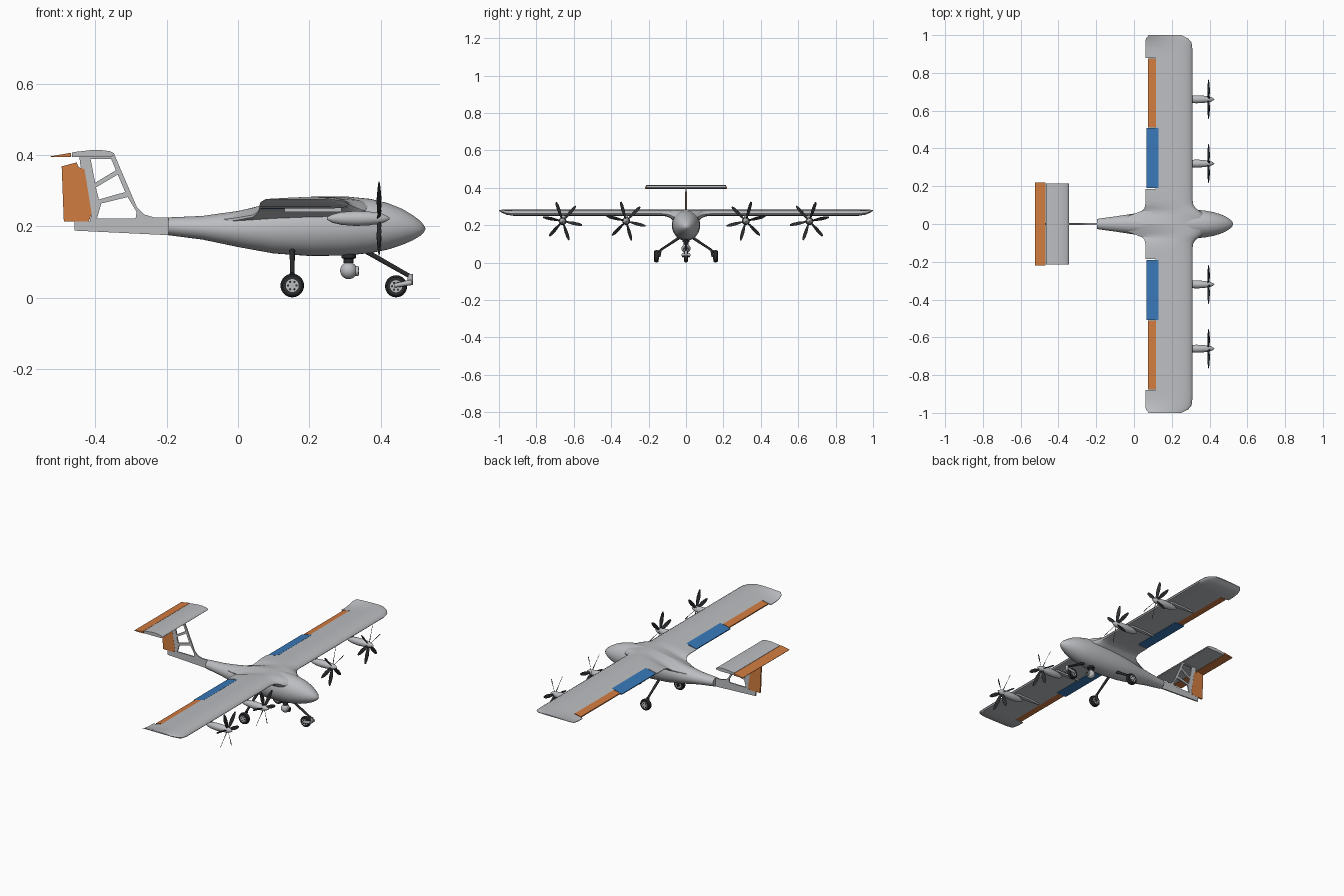
import bpy, bmesh, math
from mathutils import Vector

cube = bpy.data.objects.get("Cube")
if cube:
    bpy.data.objects.remove(cube)


def material(name, r, g, b):
    m = bpy.data.materials.new(name)
    m.use_nodes = True
    m.diffuse_color = (r, g, b, 1)
    m.node_tree.nodes["Principled BSDF"].inputs["Base Color"].default_value = (r, g, b, 1)
    return m


GREY = material("light grey", .5, .51, .53)
ORANGE = material("orange", .64, .2, .05)
BLUE = material("blue", .04, .19, .48)
BLACK = material("charcoal", .025, .026, .028)
parts = []


def add_object(name, mesh, mat, mirror=False):
    ob = bpy.data.objects.new(name, mesh)
    bpy.context.collection.objects.link(ob)
    mesh.materials.clear()
    mesh.materials.append(mat)
    if mirror:
        mod = ob.modifiers.new("mirror", 'MIRROR')
        mod.use_axis = (False, True, False)
    parts.append(ob)
    return ob


def loft(name, rings, mat, mirror=False):
    """Skin a list of equal-length closed rings and cap both ends."""
    bm = bmesh.new()
    rows = [[bm.verts.new(p) for p in ring] for ring in rings]
    n = len(rows[0])
    for a, b in zip(rows, rows[1:]):
        for i in range(n):
            j = (i + 1) % n
            bm.faces.new((a[i], a[j], b[j], b[i]))
    bm.faces.new(rows[0][::-1])
    bm.faces.new(rows[-1])
    bmesh.ops.recalc_face_normals(bm, faces=bm.faces)
    mesh = bpy.data.meshes.new(name)
    bm.to_mesh(mesh)
    bm.free()
    return add_object(name, mesh, mat, mirror)


def lathe(name, profile, origin, axis, mat, mirror=False, n=24):
    """Turn (distance, radius) pairs around an axis."""
    axis = Vector(axis).normalized()
    u = axis.orthogonal().normalized()
    v = axis.cross(u)
    rings = [[Vector(origin) + axis * d + (u * math.cos(k * math.tau / n) + v * math.sin(k * math.tau / n)) * r
              for k in range(n)] for d, r in profile]
    return loft(name, rings, mat, mirror)


def rod(name, a, b, r0, r1, mat, mirror=False):
    d = Vector(b) - Vector(a)
    return lathe(name, [(0, r0), (d.length, r1)], a, d, mat, mirror, 12)


# Aerofoil: chord fraction from the leading edge, top and bottom heights
FOIL = [(0, .35, .35), (.02, .58, .16), (.08, .82, .05), (.2, .97, 0), (.35, 1, 0),
        (.6, .74, 0), (.8, .42, 0), (1, .1, 0)]


def foil_at(u, k):
    for a, b in zip(FOIL, FOIL[1:]):
        if u <= b[0]:
            return a[k] + (b[k] - a[k]) * (u - a[0]) / (b[0] - a[0])
    return FOIL[-1][k]


def foil_ring(y, x0, x1, zb, h, u0=0, u1=1):
    us = [u0] + [f[0] for f in FOIL if u0 < f[0] < u1] + [u1]
    top = [(x1 - (x1 - x0) * u, y, zb + h * foil_at(u, 1)) for u in us]
    low = [(x1 - (x1 - x0) * u, y, zb + h * foil_at(u, 2)) for u in reversed(us)]
    return top + (low[:-1] if u0 == 0 else low)


# Fuselage: x, bottom, top, half width
BODY = [(-.195, .175, .225, .027), (-.1, .163, .229, .04), (0, .142, .243, .055), (.1, .124, .265, .068),
        (.2, .117, .28, .075), (.3, .118, .284, .076), (.37, .125, .277, .072), (.42, .135, .265, .063),
        (.46, .148, .249, .051), (.49, .161, .231, .037), (.51, .173, .216, .024), (.521, .183, .203, .011),
        (.525, .192, .194, .001)]
loft("fuselage", [[(x, w * math.cos(k * math.tau / 40), (lo + hi) / 2 + (hi - lo) / 2 * math.sin(k * math.tau / 40))
                   for k in range(40)] for x, lo, hi, w in BODY], GREY)

# Wing with blended root, upturned tip and cut-out trailing edge
WING = (.06, .31, .25, .033)
ROOT = [(0, -.12, .395, .205, .079), (.025, -.08, .39, .208, .076), (.05, -.01, .372, .216, .068),
        (.07, .042, .345, .226, .058), (.085, .056, .325, .239, .044), (.105, .06, .313, .247, .036)]
TIP = [(.92, *WING), (.96, .06, .305, .256, .027), (.982, .063, .287, .266, .017), (1, .078, .25, .276, .006)]
loft("wing_root", [foil_ring(*s) for s in ROOT] + [foil_ring(y, *WING) for y in (.13, .185)], GREY, True)
loft("wing_panel", [foil_ring(y, *WING, 0, .78) for y in (.185, .88)], GREY, True)
loft("wing_tip", [foil_ring(.88, *WING)] + [foil_ring(*s) for s in TIP], GREY, True)
loft("flap", [foil_ring(y, .06, .31, .248, .038, .72, .98) for y in (.19, .507)], BLUE, True)
loft("aileron", [foil_ring(y, *WING, .775, .94) for y in (.51, .875)], ORANGE, True)

# Horizontal tail
TAIL = (-.525, -.345, .394, .02)
loft("stabilizer", [foil_ring(y, *TAIL, 0, .67) for y in (-.215, .215)], GREY)
loft("elevator", [foil_ring(y, *TAIL, .68, 1) for y in (-.22, .22)], ORANGE)


def plate(name, outlines, thick, mat):
    """Flat upright plate; outlines after the first are holes."""
    cu = bpy.data.curves.new(name, 'CURVE')
    cu.dimensions = '2D'
    cu.fill_mode = 'BOTH'
    cu.extrude = thick / 2
    for pts in outlines:
        sp = cu.splines.new('POLY')
        sp.points.add(len(pts) - 1)
        for p, (x, z) in zip(sp.points, pts):
            p.co = (x, z, 0, 1)
        sp.use_cyclic_u = True
    tmp = bpy.data.objects.new(name + "_outline", cu)
    bpy.context.collection.objects.link(tmp)
    dg = bpy.context.evaluated_depsgraph_get()
    mesh = bpy.data.meshes.new_from_object(tmp.evaluated_get(dg))
    bpy.data.objects.remove(tmp)
    ob = add_object(name, mesh, mat)
    ob.rotation_euler.x = math.pi / 2


# Truss fin with tail boom, and rudder
plate("fin_and_boom", [
    [(-.458, .188), (-.19, .175), (-.19, .225), (-.235, .225), (-.262, .233), (-.283, .253), (-.345, .398),
     (-.445, .398), (-.44, .36), (-.41, .235), (-.415, .214), (-.458, .214)],
    [(-.413, .388), (-.355, .388), (-.342, .357), (-.4, .322)],
    [(-.398, .309), (-.337, .345), (-.316, .296), (-.39, .275)],
    [(-.395, .222), (-.383, .264), (-.309, .282), (-.284, .24), (-.287, .222)]], .008, GREY)
plate("rudder", [[(-.494, .368), (-.452, .379), (-.446, .365), (-.43, .36), (-.41, .235), (-.418, .214),
                  (-.488, .214)]], .009, ORANGE)

# Engines and six-bladed propellers
NACELLE = [(.25, .004), (.265, .012), (.29, .018), (.33, .021), (.37, .019), (.386, .016)]
SPINNER = [(.385, .017), (.4, .015), (.412, .01), (.422, .004), (.425, .001)]
BLADE = [(.01, .005), (.03, .008), (.06, .011), (.09, .009), (.107, .004)]
ZP = .222
for label, y, turn in (("inner", .32, .25), ("outer", .66, .2)):
    lathe(label + "_nacelle", NACELLE, (0, y, ZP), (1, 0, 0), GREY, True)
    lathe(label + "_spinner", SPINNER, (0, y, ZP), (1, 0, 0), GREY, True)
    loft(label + "_pylon", [[(x, y + s * w, z) for x, w in ((.13, .002), (.2, .01), (.29, .01))
                             for s in (1,)] + [(x, y - w, z) for x, w in ((.29, .01), (.2, .01), (.13, .002))]
                            for z in (.24, .256)], GREY, True)
    for i in range(6):
        a = turn + i * math.tau / 6
        out = Vector((0, math.cos(a), math.sin(a)))
        side = Vector((0, -math.sin(a), math.cos(a)))
        rings = []
        for r, w in BLADE:
            pitch = 1.0 - 6 * r
            chord = side * math.cos(pitch) + Vector((math.sin(pitch), 0, 0))
            face = Vector((.0012, 0, 0))
            c = Vector((.395, y, ZP)) + out * r
            rings.append([c - chord * w, c + face, c + chord * w, c - face])
        loft(f"{label}_blade_{i + 1}", rings, BLACK, True)


# Landing gear
def wheel(name, x, y, z, r, w, mirror):
    tyre = [(-w, r * .6), (-w, r * .82), (-w * .7, r * .95), (0, r), (w * .7, r * .95), (w, r * .82), (w, r * .6)]
    lathe(name + "_tyre", tyre, (x, y, z), (0, 1, 0), BLACK, mirror, 32)
    lathe(name + "_rim", [(-w - .001, r * .55), (w + .001, r * .55)], (x, y, z), (0, 1, 0), GREY, mirror)
    for i in range(6):
        a = i * math.tau / 6
        lathe(f"{name}_rim_hole_{i + 1}", [(-w - .002, r * .1), (w + .002, r * .1)],
              (x + r * .36 * math.cos(a), y, z + r * .36 * math.sin(a)), (0, 1, 0), BLACK, mirror, 10)


wheel("main_wheel", .152, .158, .034, .033, .012, True)
rod("main_strut", (.152, .03, .137), (.152, .138, .066), .008, .006, BLACK, True)
rod("main_leg", (.152, .138, .068), (.152, .143, .03), .008, .007, BLACK, True)
rod("main_axle", (.152, .138, .034), (.152, .17, .034), .005, .005, BLACK, True)
wheel("nose_wheel", .443, 0, .032, .031, .01, False)
rod("nose_strut", (.355, 0, .132), (.487, 0, .057), .007, .006, BLACK)
rod("nose_fork_pin", (.483, 0, .066), (.483, 0, .036), .008, .008, GREY)
rod("nose_fork_bridge", (.482, -.018, .042), (.482, .018, .042), .007, .007, GREY)
rod("nose_fork_arm", (.486, .016, .043), (.438, .016, .034), .008, .006, GREY, True)

# Camera turret under the nose
lathe("camera_mount", [(0, .014), (.012, .014), (.014, .02), (.026, .02)], (.31, 0, .097), (0, 0, 1), BLACK)
lathe("camera_ball", [(-.024 * math.cos(k * math.pi / 12), max(.001, .024 * math.sin(k * math.pi / 12)))
                      for k in range(13)], (.31, 0, .076), (0, 0, 1), GREY)
lathe("camera_lens", [(.015, .014), (.028, .014)], (.31, 0, .075), (1, 0, 0), GREY)
lathe("camera_glass", [(.028, .01), (.029, .01)], (.31, 0, .075), (1, 0, 0), BLACK)

# Smooth shading with sharp edges kept
bpy.ops.object.select_all(action='DESELECT')
for ob in parts:
    ob.select_set(True)
bpy.context.view_layer.objects.active = parts[0]
bpy.ops.object.shade_smooth_by_angle(angle=math.radians(35))
